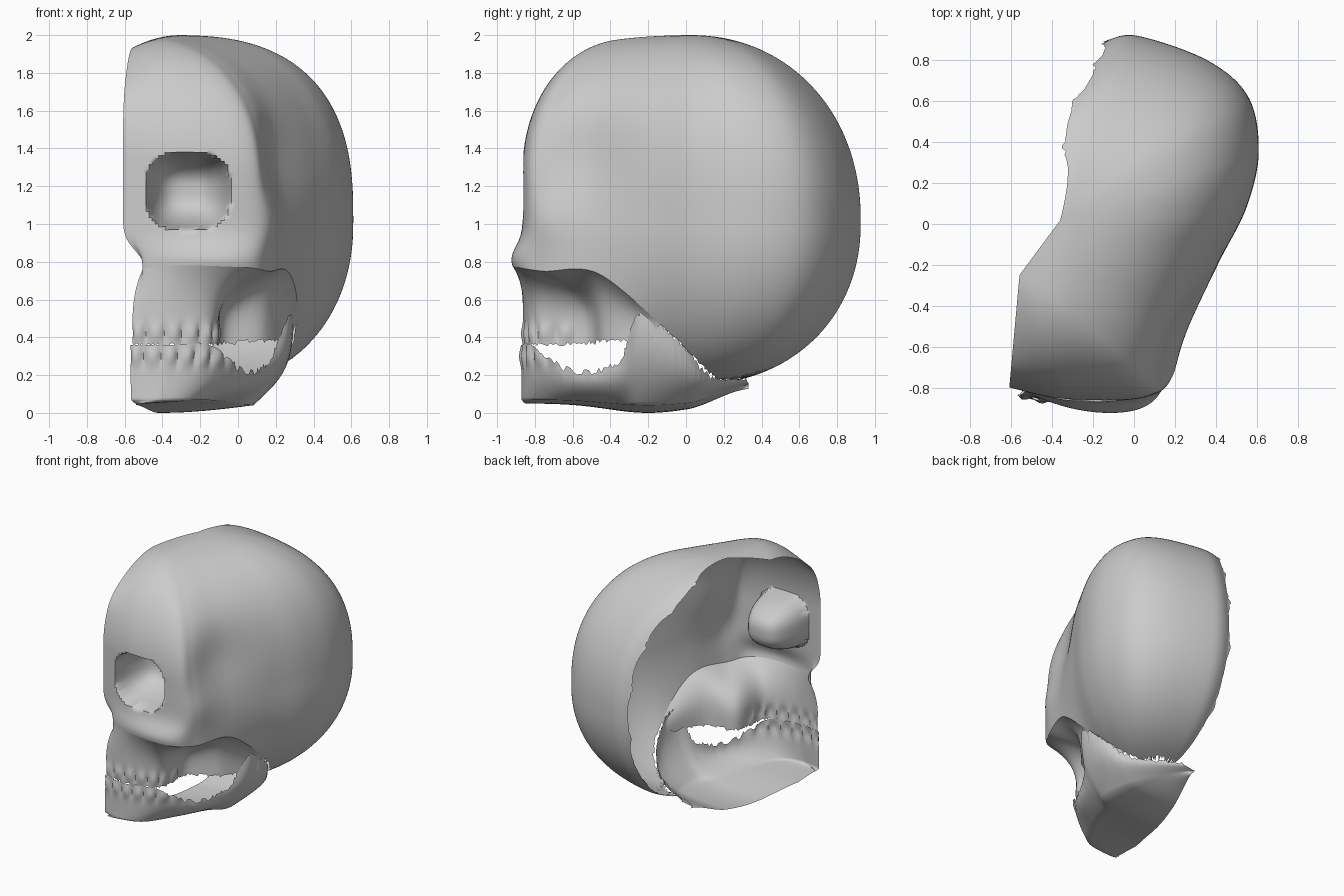
import bpy, bmesh, math, random
from mathutils import Vector

random.seed(4)
cube = bpy.data.objects.get("Cube")
if cube:
    bpy.data.objects.remove(cube, do_unlink=True)

bone = bpy.data.materials.new("bone_grey")
bone.use_nodes = True
COLOR = (0.6, 0.6, 0.6, 1)
bone.diffuse_color = COLOR
bone.node_tree.nodes["Principled BSDF"].inputs["Base Color"].default_value = COLOR


def spline(points, t):
    """Smooth curve through control points; t counts segments."""
    i = min(int(t), len(points) - 2)
    f = t - i
    a, b, c, d = [Vector(points[max(0, min(k, len(points) - 1))])
                  for k in (i - 1, i, i + 1, i + 2)]
    return b + 0.5 * f * ((c - a) + f * ((2 * a - 5 * b + 4 * c - d)
                                         + f * (3 * (b - c) + d - a)))


def smooth(v):
    v = max(0, min(1, v))
    return v * v * (3 - 2 * v)


def bell(v, centre, width):
    return math.exp(-((v - centre) / width) ** 2)


def shell(name, columns):
    """Open surface from columns of points."""
    bm = bmesh.new()
    grid = [[bm.verts.new(p) for p in col] for col in columns]
    for a, b in zip(grid, grid[1:]):
        for j in range(len(a) - 1):
            bm.faces.new((a[j], b[j], b[j + 1], a[j + 1]))
    bmesh.ops.remove_doubles(bm, verts=bm.verts, dist=0.0005)
    mesh = bpy.data.meshes.new(name)
    bm.to_mesh(mesh)
    bm.free()
    mesh.materials.append(bone)
    obj = bpy.data.objects.new(name, mesh)
    bpy.context.collection.objects.link(obj)
    bpy.ops.object.select_all(action="DESELECT")
    obj.select_set(True)
    bpy.context.view_layer.objects.active = obj
    bpy.ops.object.shade_smooth_by_angle(angle=math.radians(60))


def midline(y):
    return -0.36 + 0.29 * y


# Outlines run from the front midline round the side to the back midline;
# the third value is the height of the free edge.
HEAD = [(-.61, -.80, .76), (-.32, -.86, .78), (.04, -.85, .77), (.16, -.75, .75),
        (.28, -.48, .74), (.42, -.18, .47), (.55, .08, .27), (.61, .35, .19),
        (.56, .62, .18), (.36, .80, .18), (.02, .92, .18), (-.13, .90, .18)]
UPPER_JAW = [(-.56, -.84, .36), (-.34, -.86, .36), (-.13, -.79, .36),
             (-.08, -.52, .37), (.14, -.42, .38), (.29, -.16, .38)]
LOWER_JAW = [(-.57, -.84, .36), (-.36, -.87, .36), (-.14, -.81, .355),
             (.03, -.60, .22), (.16, -.36, .27), (.28, -.24, .53),
             (.27, -.03, .37), (.14, .12, .20), (-.20, .33, .17)]
CROWN_FRONT = Vector((-.56, -.25))
CROWN_BACK = Vector((-.36, .02))
BASE = Vector((-.15, .05))
STEP = 20
ROWS = 110


def head_point(t, z):
    """Point on the cranium wall at one station and height."""
    p = spline(HEAD, t).xy
    top = 1.35 - 0.32 * min(1, t / 6)
    if z > top:
        w = min(1, (z - top) / (2 - top))
        power = 2.05 + .65 * bell(t, 6, 2.5)
        crown = CROWN_FRONT.lerp(CROWN_BACK, smooth((t - 1) / 6))
        p = crown + (p - crown) * (1 - w ** power) ** (1 / power)
    elif z < 1 and t > 3:
        w = min(1, (1 - z) / .85)
        s = (1 - w ** 2.1) ** (1 / 2.1)
        p = BASE + (p - BASE) * (1 - smooth((t - 3) / 2) * (1 - s))
    x, y = p
    # cheekbone, brow corner, temple hollow, nose opening and back cut
    y -= .06 * bell(z, .81, .1) * bell(t, 1.6, .9)
    x += .03 * bell(z, 1.02, .16) * bell(t, 2.9, .6)
    x -= .06 * bell(z, 1.35, .25) * bell(t, 3.8, .8)
    x += .11 * bell(z, .78, .11) * bell(t, 0, .3)
    x -= .09 * bell(y, .5, .22) * bell(t, 11, 1.2) * smooth((z - 1.2) / .3)
    # eye socket
    if t < 3:
        r = ((abs(x + .265) / .222) ** 2.7 + (abs(z - 1.175) / .205) ** 2.7) ** (1 / 2.7)
        y += .34 * max(0, 1 - r ** 3) ** .75
    # crown falls slightly past the midline
    z -= max(0, -.3 - x) ** 2 * smooth((z - 1.6) / .4)
    return Vector((x, y, z))


def teeth(p, t, z):
    """Push a row of rounded teeth out of a jaw wall."""
    if t < 2.7:
        out = (p.xy - Vector((-.45, -.5))).normalized()
        size = .024 * abs(math.sin(t * math.pi * 2.5)) - .010
        p.xy += out * size * bell(p.z, z, .05)
    return p


# Cranium and face
columns = []
count = 11 * STEP
for i in range(count + 1):
    t = 11 * i / count
    low = spline(HEAD, t).z + (random.uniform(-.008, .008) if t > 5 else 0)
    col = []
    for j in range(ROWS + 1):
        z = low + (2 - low) * math.sin(math.pi / 2 * j / ROWS)
        p = head_point(t, z)
        if i == count and 3 < j < ROWS - 8:
            p.x += .025 * math.sin(j * .4) * random.random()
        col.append(p)
    columns.append(col)
shell("cranium", columns)

# Upper jaw, tucked under the cheekbone
columns = []
for i in range(5 * STEP + 1):
    t = i / STEP
    edge = head_point(t, spline(HEAD, t).z)
    foot = spline(UPPER_JAW, t)
    ragged = random.uniform(-.012, .012)
    col = []
    for j in range(31):
        s = j / 30
        p = edge.lerp(foot, s)
        p.xy = edge.xy.lerp(foot.xy, 1 - (1 - s) ** 3.5)
        p.z += ragged * s ** 4
        col.append(teeth(p, t, .42))
    columns.append(col)
shell("upper_jaw", columns)

# Lower jaw with its floor
columns = []
for i in range(8 * STEP + 1):
    t = i / STEP
    rim = spline(LOWER_JAW, t)
    ragged = random.uniform(-.018, .018) if t > 2.2 else 0
    base = .07 - .03 * bell(rim.y, -.2, .3) + .08 * smooth(rim.y / .35)
    col = []
    for j in range(25):
        s = j / 24
        x = -.55 + (rim.x + .55) * (1 - .25 * s ** 2.5)
        z = rim.z + (base - rim.z) * s + ragged * (1 - s) ** 4
        col.append(teeth(Vector((x, rim.y, z)), t, .30))
    wall = col[-1].copy()
    depth = .02 + .02 * bell(wall.y, -.2, .3)
    for j in range(1, 9):
        s = j / 8
        x = wall.x + (max(midline(wall.y), -.54) - wall.x) * s
        y = wall.y + .03 * s * bell(t, 0, 2)
        col.append(Vector((x, y, base - depth * math.sin(s * math.pi / 2))))
    columns.append(col)
shell("lower_jaw", columns)
